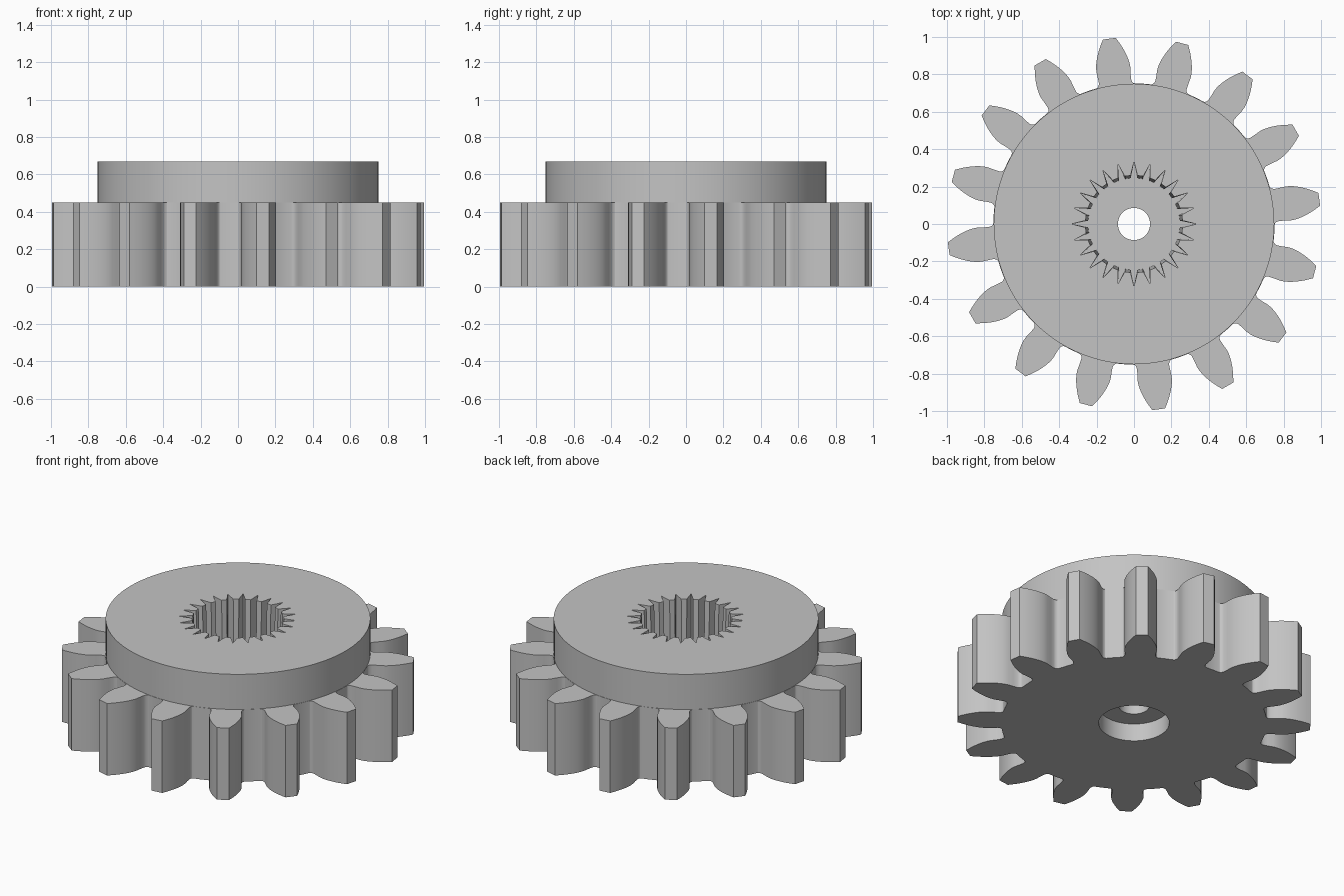
import bpy, bmesh, math

if "Cube" in bpy.data.objects:
    bpy.data.objects.remove(bpy.data.objects["Cube"])

TEETH, SPLINES = 16, 24
GEAR_TOP, HUB_TOP = 0.45, 0.67
WEB_LOW, WEB_HIGH = 0.11, 0.22
TOOTH_OFFSET = math.radians(7.6)

bm = bmesh.new()


def polar(r, a):
    return (r * math.cos(a), r * math.sin(a))


def circle(r, n=128):
    return [polar(r, 2 * math.pi * i / n) for i in range(n)]


def gear_outline():
    # Involute flank on a 20 degree base circle, with a slim undercut root
    pitch_r, tip_r = 0.889, 1.0
    base_r = pitch_r * math.cos(math.radians(20))
    at_pitch = math.pi / (2 * TEETH) - 0.003
    inv20 = math.tan(math.radians(20)) - math.radians(20)
    flank = [(0.752, 0.138), (0.755, 0.127), (0.762, 0.118), (0.775, 0.112), (0.80, 0.1105)]
    for i in range(9):
        r = base_r + (tip_r - base_r) * i / 8
        a = math.acos(min(1, base_r / r))
        flank.append((r, at_pitch + inv20 - (math.tan(a) - a)))
    tooth = [(r, -a) for r, a in flank] + [(r, a) for r, a in reversed(flank)]
    tooth.append((0.752, math.pi / TEETH))
    step = 2 * math.pi / TEETH
    return [polar(r, a + TOOTH_OFFSET + k * step) for k in range(TEETH) for r, a in tooth]


def spline_outline(land_r):
    # Sharp V grooves between narrow lands
    step = 2 * math.pi / SPLINES
    pts = []
    for k in range(SPLINES):
        c = math.pi / 2 + k * step
        pts += [polar(land_r, c - step * 0.27), polar(0.333, c), polar(land_r, c + step * 0.27)]
    return pts


def ring(points, z):
    verts = [bm.verts.new((x, y, z)) for x, y in points]
    return verts


def wall(a, b):
    n = len(a)
    for i in range(n):
        j = (i + 1) % n
        bm.faces.new((a[i], a[j], b[j], b[i]))


def flat(a, b):
    # Flat face between two nested outlines
    edges = []
    for loop in (a, b):
        for i, v in enumerate(loop):
            w = loop[(i + 1) % len(loop)]
            edges.append(bm.edges.get((v, w)) or bm.edges.new((v, w)))
    bmesh.ops.triangle_fill(bm, edges=edges, use_beauty=True, normal=(0, 0, 1))


# Toothed wheel and raised hub
gear_low, gear_high = ring(gear_outline(), 0), ring(gear_outline(), GEAR_TOP)
hub_low, hub_high = ring(circle(0.75), GEAR_TOP), ring(circle(0.75), HUB_TOP)
# Splined socket, shaft hole and underside recess
spline_high = ring(spline_outline(0.26), HUB_TOP)
spline_low = ring(spline_outline(0.246), WEB_HIGH)
hole_high, hole_low = ring(circle(0.086, 48), WEB_HIGH), ring(circle(0.086, 48), WEB_LOW)
recess_high, recess_low = ring(circle(0.2, 64), WEB_LOW), ring(circle(0.2, 64), 0)

for a, b in ((gear_low, gear_high), (hub_low, hub_high), (spline_high, spline_low),
             (hole_high, hole_low), (recess_high, recess_low)):
    wall(a, b)
for a, b in ((gear_high, hub_low), (hub_high, spline_high), (spline_low, hole_high),
             (hole_low, recess_high), (recess_low, gear_low)):
    flat(a, b)
bmesh.ops.recalc_face_normals(bm, faces=bm.faces[:])

mesh = bpy.data.meshes.new("spur_gear")
bm.to_mesh(mesh)
bm.free()
gear = bpy.data.objects.new("spur_gear", mesh)
bpy.context.collection.objects.link(gear)

grey = bpy.data.materials.new("plain grey")
grey.diffuse_color = (0.55, 0.55, 0.55, 1)
grey.use_nodes = True
grey.node_tree.nodes["Principled BSDF"].inputs["Base Color"].default_value = grey.diffuse_color
mesh.materials.append(grey)

bpy.context.view_layer.objects.active = gear
gear.select_set(True)
bpy.ops.object.shade_smooth_by_angle(angle=math.radians(25))
